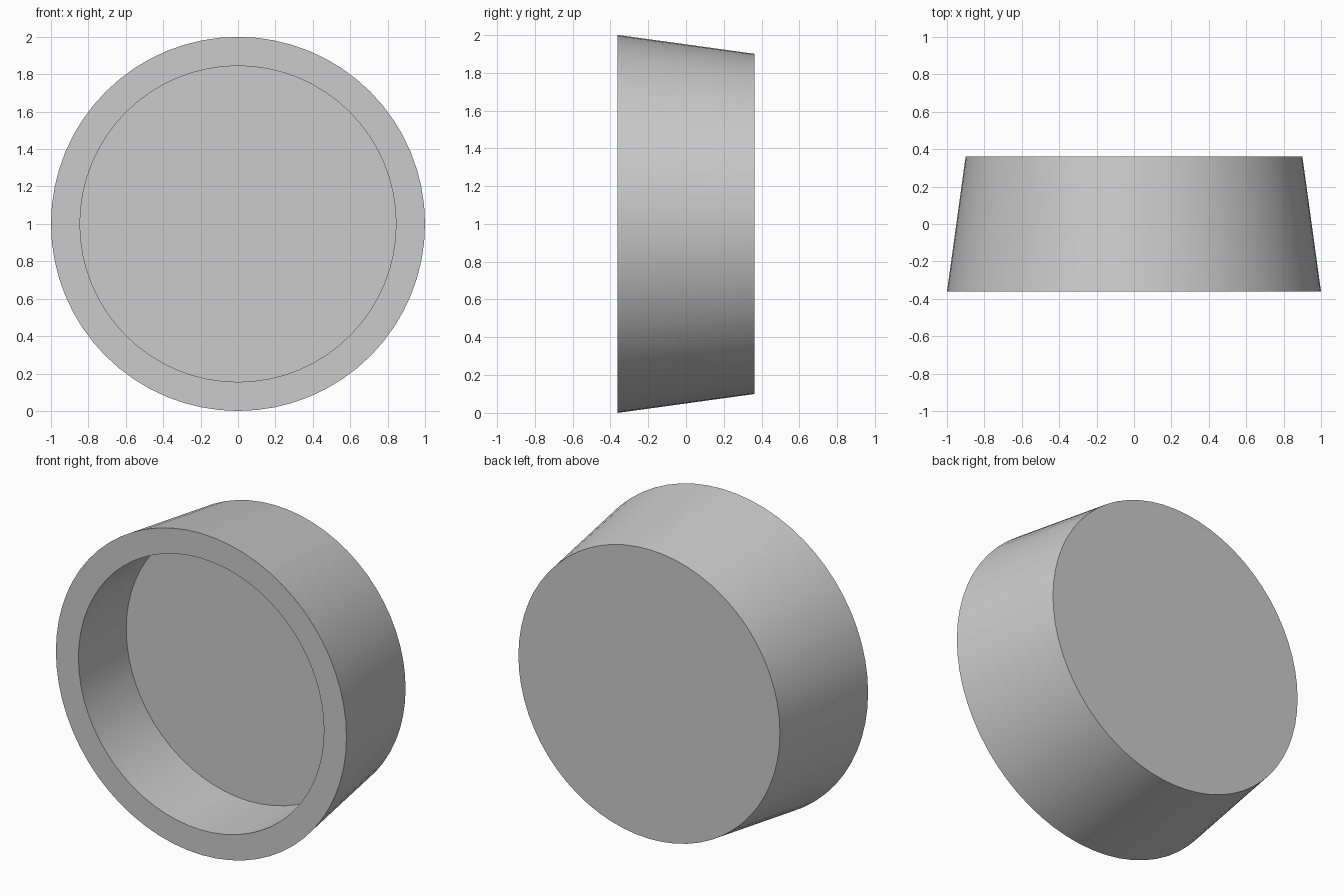
import bpy
import bmesh
from math import cos, sin, tau

if "Cube" in bpy.data.objects:
    bpy.data.objects.remove(bpy.data.objects["Cube"])

SIDES = 64

# Section of the cup from back centre to recess floor: (radius, y)
SECTION = [(0.90, 0.362), (1.0, -0.362), (0.845, -0.362), (0.845, 0.108)]


def ring(bm, radius, y):
    return [bm.verts.new((radius * cos(tau * i / SIDES), y,
                          1.0 + radius * sin(tau * i / SIDES)))
            for i in range(SIDES)]


# Tapered round cup, open to the front
bm = bmesh.new()
rings = [ring(bm, r, y) for r, y in SECTION]
for a, b in zip(rings, rings[1:]):
    for i in range(SIDES):
        j = (i + 1) % SIDES
        bm.faces.new((a[i], a[j], b[j], b[i]))

# Back cap and recess floor
bm.faces.new(rings[0])
bm.faces.new(rings[-1])
bmesh.ops.recalc_face_normals(bm, faces=bm.faces)

mesh = bpy.data.meshes.new("tapered_cup")
bm.to_mesh(mesh)
bm.free()
cup = bpy.data.objects.new("tapered_cup", mesh)
bpy.context.collection.objects.link(cup)

# Smooth walls with crisp rims
bpy.context.view_layer.objects.active = cup
cup.select_set(True)
bpy.ops.object.shade_smooth_by_angle(angle=0.6)
